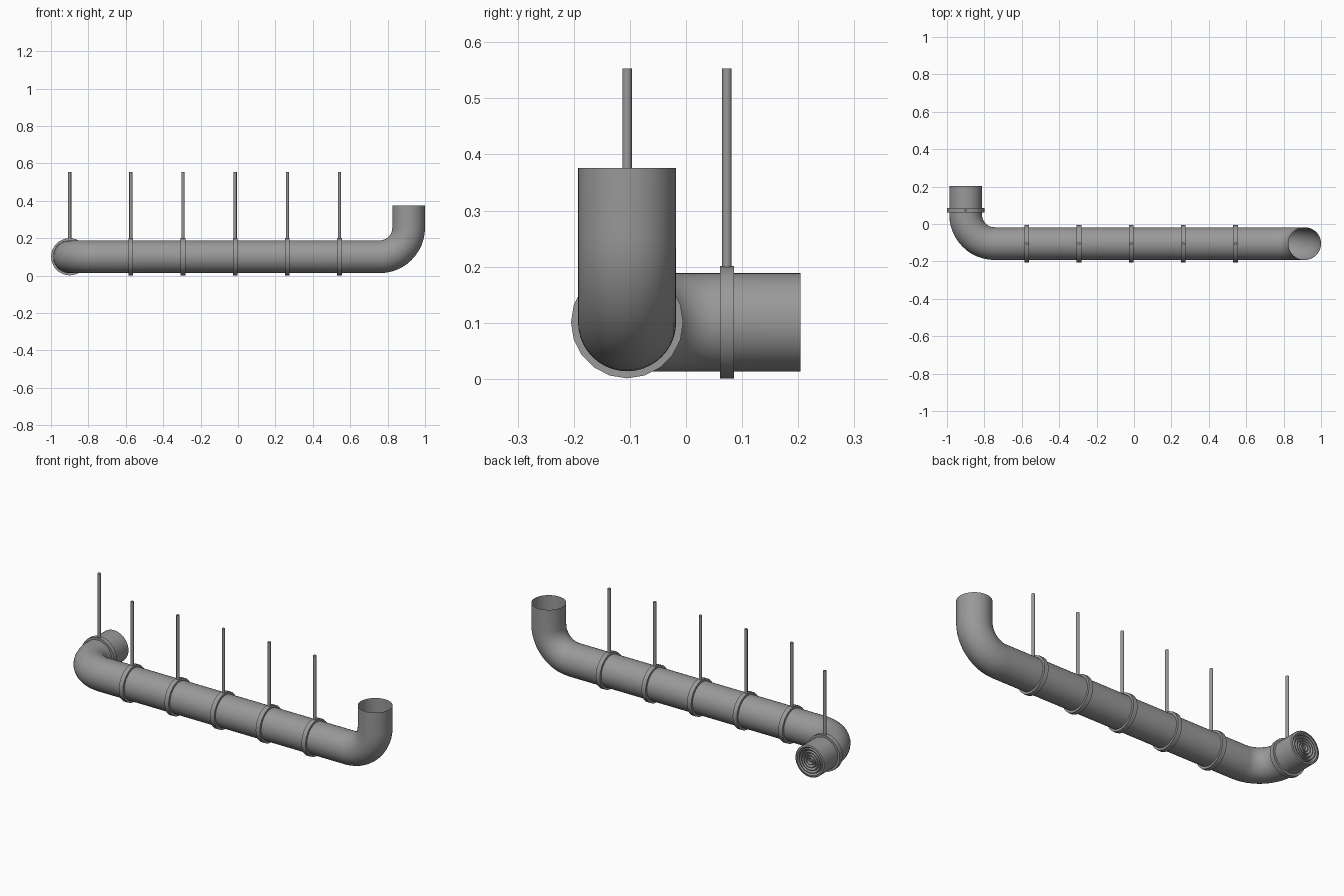
import bpy, bmesh, math
from mathutils import Vector, Matrix

if "Cube" in bpy.data.objects:
    bpy.data.objects.remove(bpy.data.objects["Cube"])

R, BEND = 0.0875, 0.155          # pipe radius, elbow radius
Y0, Z0 = -0.105, 0.101           # main run axis
XL, XR = -0.9, 0.9125            # left outlet axis, right riser axis
Y_END, Z_TOP = 0.204, 0.376

# dark grey metal
metal = bpy.data.materials.new("dark_metal")
metal.diffuse_color = (0.32, 0.32, 0.32, 1)
metal.use_nodes = True
metal.node_tree.nodes["Principled BSDF"].inputs["Base Color"].default_value = metal.diffuse_color


def finish(name, bm):
    bmesh.ops.recalc_face_normals(bm, faces=bm.faces)
    me = bpy.data.meshes.new(name)
    bm.to_mesh(me)
    bm.free()
    me.materials.append(metal)
    ob = bpy.data.objects.new(name, me)
    bpy.context.collection.objects.link(ob)
    bpy.ops.object.select_all(action='DESELECT')
    ob.select_set(True)
    bpy.context.view_layer.objects.active = ob
    bpy.ops.object.shade_smooth_by_angle(angle=math.radians(35))
    return ob


def skin(bm, loops, closed=False):
    n = len(loops[0])
    pairs = list(zip(loops, loops[1:])) + ([(loops[-1], loops[0])] if closed else [])
    for a, b in pairs:
        for i in range(n):
            j = (i + 1) % n
            bm.faces.new((a[i], a[j], b[j], b[i]))


def arc(center, u, v, n=12):
    # quarter turn from center+u to center+v
    return [center + u * math.cos(t) + v * math.sin(t)
            for t in (i * math.pi / 2 / n for i in range(n + 1))]


def sweep(name, path, radius, sides=40):
    bm = bmesh.new()
    tans = [(path[min(i + 1, len(path) - 1)] - path[max(i - 1, 0)]).normalized()
            for i in range(len(path))]
    side = tans[0].orthogonal().normalized()
    loops = []
    for i, (p, t) in enumerate(zip(path, tans)):
        if i:
            side = tans[i - 1].rotation_difference(t) @ side
        up = t.cross(side)
        loops.append([bm.verts.new(p + radius * (side * math.cos(a) + up * math.sin(a)))
                      for a in (k * math.tau / sides for k in range(sides))])
    skin(bm, loops)
    return finish(name, bm)


def lathe(name, profile, center, axis, sides, closed):
    # profile: (radius, offset along axis)
    bm = bmesh.new()
    m = Matrix.Translation(center) @ Vector(axis).to_track_quat('Z', 'Y').to_matrix().to_4x4()
    loops = [[bm.verts.new(m @ Vector((r * math.cos(a), r * math.sin(a), h)))
              for a in (k * math.tau / sides for k in range(sides))] for r, h in profile]
    skin(bm, loops, closed)
    if not closed:
        bm.faces.new(loops[-1])
    return finish(name, bm)


X, Y, Z = Vector((1, 0, 0)), Vector((0, 1, 0)), Vector((0, 0, 1))

# continuous duct: outlet, flat elbow, main run, upward elbow, riser
path = [Vector((XL, Y_END, Z0))]
path += arc(Vector((XL + BEND, Y0 + BEND, Z0)), -X * BEND, -Y * BEND)
path += arc(Vector((XR - BEND, Y0, Z0 + BEND)), -Z * BEND, X * BEND)
path += [Vector((XR, Y0, Z_TOP))]
sweep("duct_pipe", path, R)

# stepped round diffuser closing the outlet
steps = [(R - 0.0005, -0.004)]
for i in range(5):
    r = 0.081 - i * 0.015
    steps += [(r, 0.0), (r - 0.004, 0.0), (r - 0.013, -0.012)]
steps += [(0.006, -0.002)]
lathe("outlet_diffuser", steps, (XL, Y_END, Z0), Y, 32, False)


# clamp bands with hanging rods
def hanger(index, center, axis):
    w, ro, ri = 0.0125, 0.1, R - 0.001
    lathe(f"clamp_band_{index}", [(ri, -w), (ro, -w), (ro, w), (ri, w)], center, axis, 20, True)
    bm = bmesh.new()
    z1, z2 = Z0 + ro - 0.006, 0.553
    bmesh.ops.create_cone(bm, cap_ends=True, segments=12, radius1=0.0085, radius2=0.0085,
                          depth=z2 - z1,
                          matrix=Matrix.Translation((center[0], center[1], (z1 + z2) / 2)))
    finish(f"hanger_rod_{index}", bm)


for i in range(5):
    hanger(i + 1, (-0.573 + i * 0.279, Y0, Z0), X)
hanger(6, (XL, 0.073, Z0), Y)
